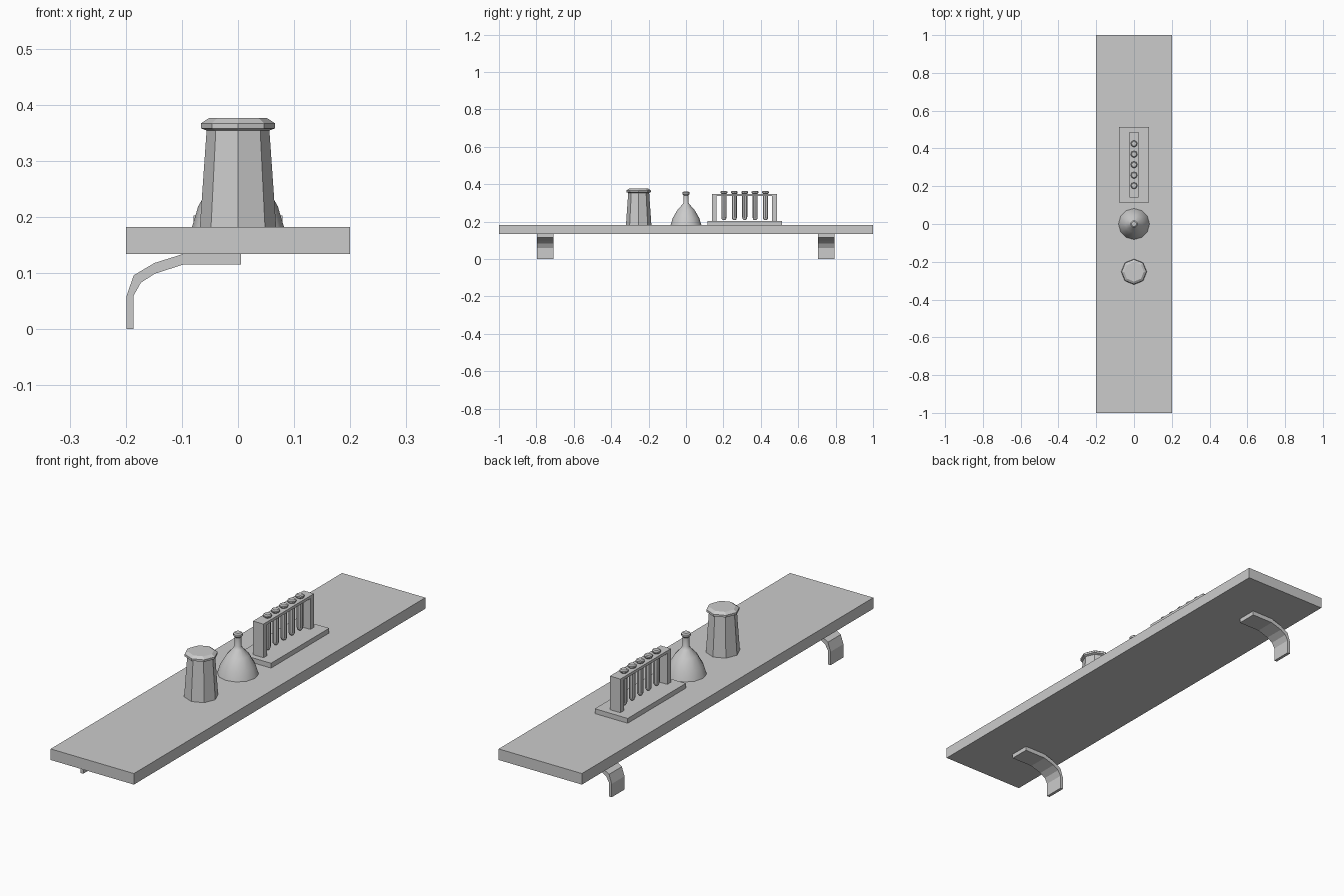
import bpy, bmesh, math

if "Cube" in bpy.data.objects:
    bpy.data.objects.remove(bpy.data.objects["Cube"])


def add_object(name, bm, smooth_angle=None):
    bmesh.ops.recalc_face_normals(bm, faces=bm.faces)
    mesh = bpy.data.meshes.new(name)
    bm.to_mesh(mesh)
    bm.free()
    obj = bpy.data.objects.new(name, mesh)
    bpy.context.collection.objects.link(obj)
    if smooth_angle:
        bpy.ops.object.select_all(action='DESELECT')
        bpy.context.view_layer.objects.active = obj
        obj.select_set(True)
        bpy.ops.object.shade_smooth_by_angle(angle=math.radians(smooth_angle))
    return obj


def box(name, x, y, z):
    bm = bmesh.new()
    bmesh.ops.create_cube(bm, size=1)
    for v in bm.verts:
        v.co = [lo + (c + 0.5) * (hi - lo) for c, (lo, hi) in zip(v.co, (x, y, z))]
    return add_object(name, bm)


def lathe(name, y, profile, sides=8, smooth_angle=None):
    """Capped turned shape from (radius, z) points."""
    bm = bmesh.new()
    rings = []
    for r, z in profile:
        rings.append([bm.verts.new((r * math.cos(2 * math.pi * i / sides),
                                    y + r * math.sin(2 * math.pi * i / sides), z))
                      for i in range(sides)])
    for a, b in zip(rings, rings[1:]):
        for i in range(sides):
            j = (i + 1) % sides
            bm.faces.new((a[i], a[j], b[j], b[i]))
    bm.faces.new(rings[0])
    bm.faces.new(rings[-1])
    return add_object(name, bm, smooth_angle)


# Shelf board
box("shelf_board", (-0.2, 0.2), (-1, 1), (0.134, 0.182))

# Curved brackets, as an outer and inner line bridged and extruded along y
outer = [(-0.199, 0), (-0.199, 0.058), (-0.186, 0.096), (-0.149, 0.118), (-0.098, 0.134), (0.005, 0.134)]
inner = [(-0.186, 0), (-0.186, 0.06), (-0.173, 0.083), (-0.148, 0.099), (-0.098, 0.115), (0.005, 0.115)]
for side, yc in (("near", -0.752), ("far", 0.75)):
    bm = bmesh.new()
    for (a, b), (c, d) in zip(zip(outer, outer[1:]), zip(inner, inner[1:])):
        bm.faces.new([bm.verts.new((x, yc - 0.044, z)) for x, z in (a, b, d, c)])
    bmesh.ops.remove_doubles(bm, verts=bm.verts, dist=1e-5)
    ext = bmesh.ops.extrude_face_region(bm, geom=bm.faces[:], use_keep_orig=True)
    moved = [g for g in ext["geom"] if isinstance(g, bmesh.types.BMVert)]
    bmesh.ops.translate(bm, vec=(0, 0.088, 0), verts=moved)
    add_object("bracket_" + side, bm)

# Lidded jar
lathe("jar", -0.253, [(0.068, 0.182), (0.056, 0.354), (0.066, 0.358),
                      (0.066, 0.367), (0.052, 0.376)])

# Conical flask
lathe("flask", 0, [(0.082, 0.182), (0.071, 0.219), (0.045, 0.264), (0.020, 0.291),
                   (0.013, 0.303), (0.013, 0.341), (0.019, 0.348), (0.019, 0.356),
                   (0.013, 0.361)], sides=12, smooth_angle=35)

# Test tube rack
box("rack_base", (-0.079, 0.079), (0.114, 0.513), (0.182, 0.203))
box("rack_top", (-0.025, 0.025), (0.139, 0.486), (0.337, 0.349))
for i, y in enumerate((0.139, 0.461)):
    box(f"rack_post_{i + 1}", (-0.025, 0.025), (y, y + 0.025), (0.203, 0.337))

# Test tubes
for i in range(5):
    lathe(f"test_tube_{i + 1}", 0.203 + i * 0.0555,
          [(0.006, 0.208), (0.012, 0.215), (0.0135, 0.224), (0.0135, 0.349),
           (0.018, 0.354), (0.018, 0.36), (0.013, 0.364)], smooth_angle=35)
